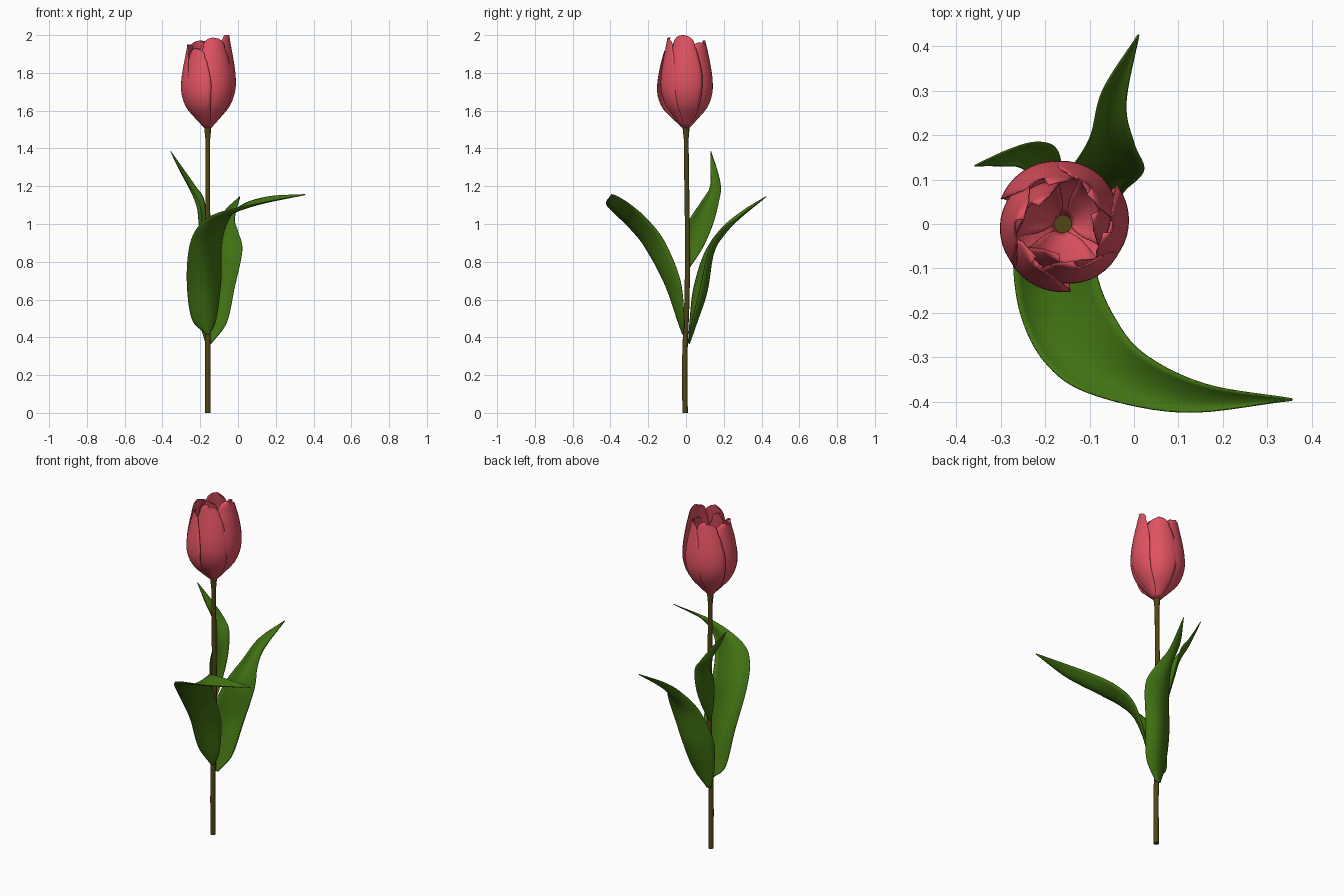
import bpy, math
from mathutils import Vector

CX = -0.16  # stem axis


def material(name, rgb):
    m = bpy.data.materials.new(name)
    m.diffuse_color = (*rgb, 1)
    return m


RED = material("petal red", (0.75, 0.085, 0.12))
GREEN = material("leaf green", (0.052, 0.165, 0.006))
OLIVE = material("stem olive", (0.085, 0.06, 0.007))


def spline(pts, t):
    """Smooth interpolation through points, t in 0..1."""
    n = len(pts) - 1
    i = min(int(t * n), n - 1)
    f = t * n - i
    p1, p2 = pts[i], pts[i + 1]
    p0 = pts[i - 1] if i > 0 else p1 * 2 - p2
    p3 = pts[i + 2] if i + 2 <= n else p2 * 2 - p1
    return (p1 * 2 + (p2 - p0) * f + (p0 * 2 - p1 * 5 + p2 * 4 - p3) * f * f
            + (p1 * 3 - p0 - p2 * 3 + p3) * f ** 3) * 0.5


def sheet(name, rows, mat, thick, closed=False):
    """Smooth surface from rows of points."""
    k = len(rows[0])
    faces = []
    for i in range(len(rows) - 1):
        for j in range(k if closed else k - 1):
            a, b = i * k + j, i * k + (j + 1) % k
            faces.append((a, b, b + k, a + k))
    if closed:
        faces.append(tuple(range(k))[::-1])
        faces.append(tuple((len(rows) - 1) * k + j for j in range(k)))
    me = bpy.data.meshes.new(name)
    me.from_pydata([p for r in rows for p in r], [], faces)
    me.materials.append(mat)
    me.update()
    ob = bpy.data.objects.new(name, me)
    bpy.context.collection.objects.link(ob)
    if thick:
        s = ob.modifiers.new("thickness", "SOLIDIFY")
        s.thickness = thick
        s.offset = 0
    bpy.ops.object.select_all(action='DESELECT')
    ob.select_set(True)
    bpy.context.view_layer.objects.active = ob
    bpy.ops.object.shade_smooth_by_angle(angle=math.radians(50))
    return ob


# stem: slightly wavy tube with a flared top under the flower
stem_path = [Vector((CX, y, z)) for y, z in
             ((-0.005, 0), (-0.006, 0.3), (0.005, 0.6), (0.008, 0.9), (0.004, 1.2), (0, 1.53))]
rows = []
for i in range(41):
    t = i / 40
    c = spline(stem_path, t)
    r = 0.0145 - 0.002 * t + 0.008 * max(0, (t - 0.95) / 0.05)
    rows.append([c + Vector((r * math.cos(a), r * math.sin(a), 0))
                 for a in (j * math.tau / 16 for j in range(16))])
sheet("stem", rows, OLIVE, 0, True)


# leaves: each station gives left edge, midrib and right edge
def leaf(name, stations):
    rails = [[Vector(s[k]) for s in stations] for k in range(3)]
    rows = []
    for i in range(49):
        l, m, r = (spline(rail, i / 48) for rail in rails)
        row = []
        for j in range(13):
            u = j / 6 - 1
            row.append(l * (u * (u - 1) / 2) + m * (1 - u * u) + r * (u * (u + 1) / 2))
        rows.append(row)
    sheet(name, rows, GREEN, 0.004)


leaf("front_leaf", [
    ((-0.172, -0.012, .42), (-0.16, -0.018, .415), (-0.148, -0.012, .42)),
    ((-0.245, -0.02, .50), (-0.17, -0.045, .49), (-0.115, -0.01, .50)),
    ((-0.27, -0.07, .70), (-0.18, -0.11, .68), (-0.09, -0.03, .70)),
    ((-0.255, -0.20, .89), (-0.17, -0.21, .88), (-0.085, -0.11, .90)),
    ((-0.20, -0.31, 1.0), (-0.12, -0.285, .985), (-0.05, -0.20, 1.02)),
    ((-0.10, -0.38, 1.06), (-0.04, -0.345, 1.05), (0.02, -0.29, 1.10)),
    ((0.11, -0.423, 1.11), (0.13, -0.395, 1.11), (0.16, -0.36, 1.145)),
    ((0.355, -0.396, 1.155), (0.356, -0.395, 1.155), (0.355, -0.393, 1.157))])
leaf("back_right_leaf", [
    ((-0.172, 0.012, .37), (-0.155, 0.018, .365), (-0.14, 0.012, .37)),
    ((-0.20, 0.02, .48), (-0.12, 0.055, .47), (-0.06, 0.03, .48)),
    ((-0.21, 0.04, .66), (-0.10, 0.11, .64), (-0.02, 0.075, .66)),
    ((-0.16, 0.10, .85), (-0.07, 0.145, .84), (0.022, 0.12, .86)),
    ((-0.10, 0.19, .98), (-0.06, 0.20, .94), (0.0, 0.18, .96)),
    ((-0.07, 0.30, 1.07), (-0.045, 0.29, 1.035), (-0.018, 0.27, 1.03)),
    ((0.009, 0.424, 1.146), (0.01, 0.425, 1.145), (0.011, 0.424, 1.145))])
leaf("back_left_leaf", [
    ((-0.168, 0.008, .765), (-0.168, 0.013, .76), (-0.162, 0.015, .765)),
    ((-0.180, 0.0, .86), (-0.188, 0.04, .86), (-0.165, 0.085, .87)),
    ((-0.19, 0.01, 1.0), (-0.203, 0.075, .98), (-0.165, 0.142, 1.0)),
    ((-0.205, 0.075, 1.11), (-0.215, 0.12, 1.09), (-0.18, 0.175, 1.13)),
    ((-0.25, 0.125, 1.19), (-0.25, 0.155, 1.18), (-0.225, 0.183, 1.2)),
    ((-0.305, 0.13, 1.28), (-0.30, 0.145, 1.275), (-0.285, 0.165, 1.285)),
    ((-0.357, 0.13, 1.385), (-0.357, 0.131, 1.385), (-0.356, 0.132, 1.385))])

# flower: petals described by radius, height and half width along their length
RADIUS = [Vector((r, z)) for r, z in ((.018, 0), (.065, .11), (.115, .24), (.142, .40),
                                      (.144, .56), (.133, .73), (.119, .88), (.108, 1))]
WIDTH = [Vector((w, 0)) for w in (.012, .058, .092, .112, .115, .095, .066, .006)]


def petal(name, deg, scale, top, wide, swirl):
    rows = []
    for i in range(25):
        t = 1 - (1 - i / 24) ** 1.4  # finer rows near the rounded tip
        rz = spline(RADIUS, t)
        r0 = .018 + (rz.x - .018) * scale
        w = spline(WIDTH, t).x * wide
        if t > .86:
            w = spline(WIDTH, .86).x * wide * math.sqrt(max(0.002, 1 - ((t - .86) / .14) ** 2))
        row = []
        for j in range(13):
            u = j / 6 - 1
            a = math.radians(deg) + u * min(w / r0, 1.1)
            r = r0 + swirl * u * min(1, t * 3) - 0.006 * u * u * min(1, t * 3)
            row.append((CX + r * math.cos(a), r * math.sin(a),
                        1.51 + (top - 1.51) * rz.y))
        rows.append(row)
    sheet(name, rows, RED, 0.003)


for k, (deg, scale, top, wide) in enumerate((
        (-10, 1.0, 2.0, 1.0), (112, 1.0, 1.97, 1.0), (232, 1.02, 1.93, 1.0),
        (-72, .93, 1.985, 1.0), (52, .93, 1.96, 1.0), (175, .95, 1.95, 1.0),
        (20, .72, 1.95, .85), (145, .72, 1.93, .85), (265, .72, 1.95, .85))):
    petal(f"petal_{k + 1}", deg, scale, top, wide, 0.010)
